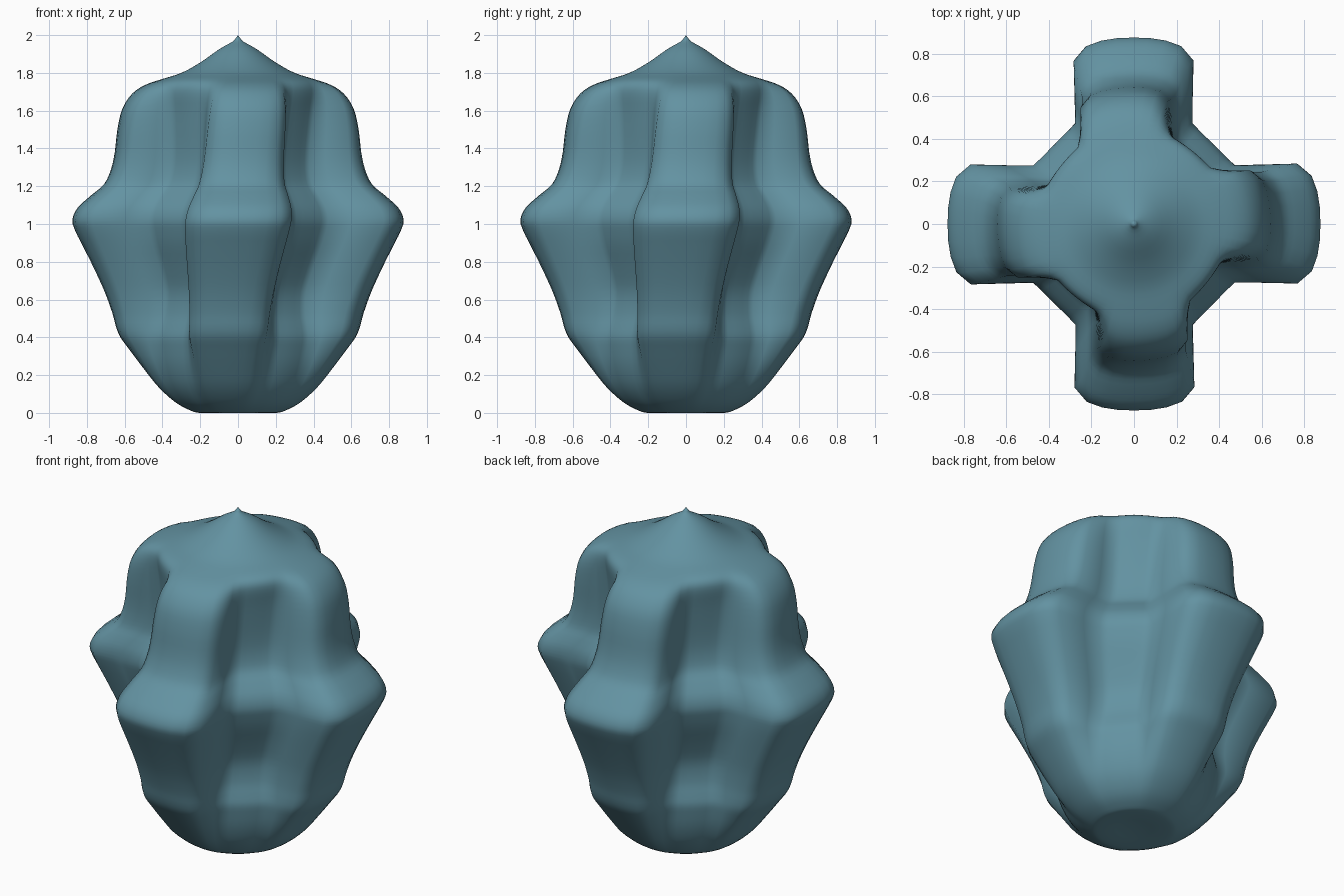
import bpy, bmesh, math
from mathutils import Vector

if "Cube" in bpy.data.objects:
    bpy.data.objects.remove(bpy.data.objects["Cube"])

# Radius of one half lobe every 5 degrees (lobe tip to valley floor), at full scale
HALF = [.877, .878, .876, .866, .82, .655, .55, .537, .531, .53]
QUARTER = HALF + HALF[-2:0:-1]
SECTION = QUARTER * 4
R_MAX = HALF[0]

# Side profile: (lobe radius, height, roundness: 0 = four lobes, 1 = circle)
PROFILE = [(.10, .003, 1), (.2, 0, 1), (.25, .012, .95), (.33, .055, .88), (.42, .135, .76),
           (.50, .235, .6), (.575, .335, .41), (.622, .40, .29), (.645, .455, .18),
           (.665, .53, .06), (.705, .64, -.04), (.76, .76, -.03), (.82, .88, 0),
           (.86, .96, 0), (.877, 1.02, 0), (.85, 1.085, 0), (.78, 1.15, 0),
           (.71, 1.21, 0), (.672, 1.29, .02), (.652, 1.38, .06), (.638, 1.5, .13),
           (.612, 1.61, .25), (.56, 1.69, .46), (.49, 1.737, .7), (.40, 1.768, .95),
           (.30, 1.80, 1), (.20, 1.855, 1), (.10, 1.925, 1), (.03, 1.965, 1), (.015, 1.98, 1)]
TWIST = math.radians(9.2)  # per unit of height, zero at the widest ring
STEPS = 3


def smooth_path(pts):
    """Catmull-Rom curve through the profile points."""
    p = [Vector(q) for q in pts]
    p = [p[0]] + p + [p[-1]]
    out = []
    for a, b, c, d in zip(p, p[1:], p[2:], p[3:]):
        for i in range(STEPS):
            t = i / STEPS
            out.append(.5 * (2 * b + (c - a) * t + (2 * a - 5 * b + 4 * c - d) * t * t
                             + (3 * b - a - 3 * c + d) * t ** 3))
    return out + [p[-1]]


# Twisted four-lobed body, rounding off towards base and tip
bm = bmesh.new()
n = len(SECTION)
rings = []
for radius, z, rnd in smooth_path(PROFILE):
    ring = []
    for i, s in enumerate(SECTION):
        a = math.tau * i / n + TWIST * (z - 1)
        r = radius * (s / R_MAX * (1 - rnd) + rnd)
        ring.append(bm.verts.new((r * math.cos(a), r * math.sin(a), max(z, 0))))
    rings.append(ring)
for lo, hi in zip(rings, rings[1:]):
    for i in range(n):
        j = (i + 1) % n
        bm.faces.new((lo[i], lo[j], hi[j], hi[i]))

# Pointed tip and slightly dimpled base
tip = bm.verts.new((0, 0, 2))
base = bm.verts.new((0, 0, .015))
for i in range(n):
    j = (i + 1) % n
    bm.faces.new((rings[-1][i], rings[-1][j], tip))
    bm.faces.new((rings[0][j], rings[0][i], base))
for f in bm.faces:
    f.smooth = True

mesh = bpy.data.meshes.new("lobed_body")
bm.to_mesh(mesh)
bm.free()
teal = bpy.data.materials.new("dusty teal")
teal.diffuse_color = (.125, .29, .36, 1)
teal.use_nodes = True
teal.node_tree.nodes["Principled BSDF"].inputs["Base Color"].default_value = teal.diffuse_color
mesh.materials.append(teal)
body = bpy.data.objects.new("lobed_body", mesh)
bpy.context.collection.objects.link(body)
